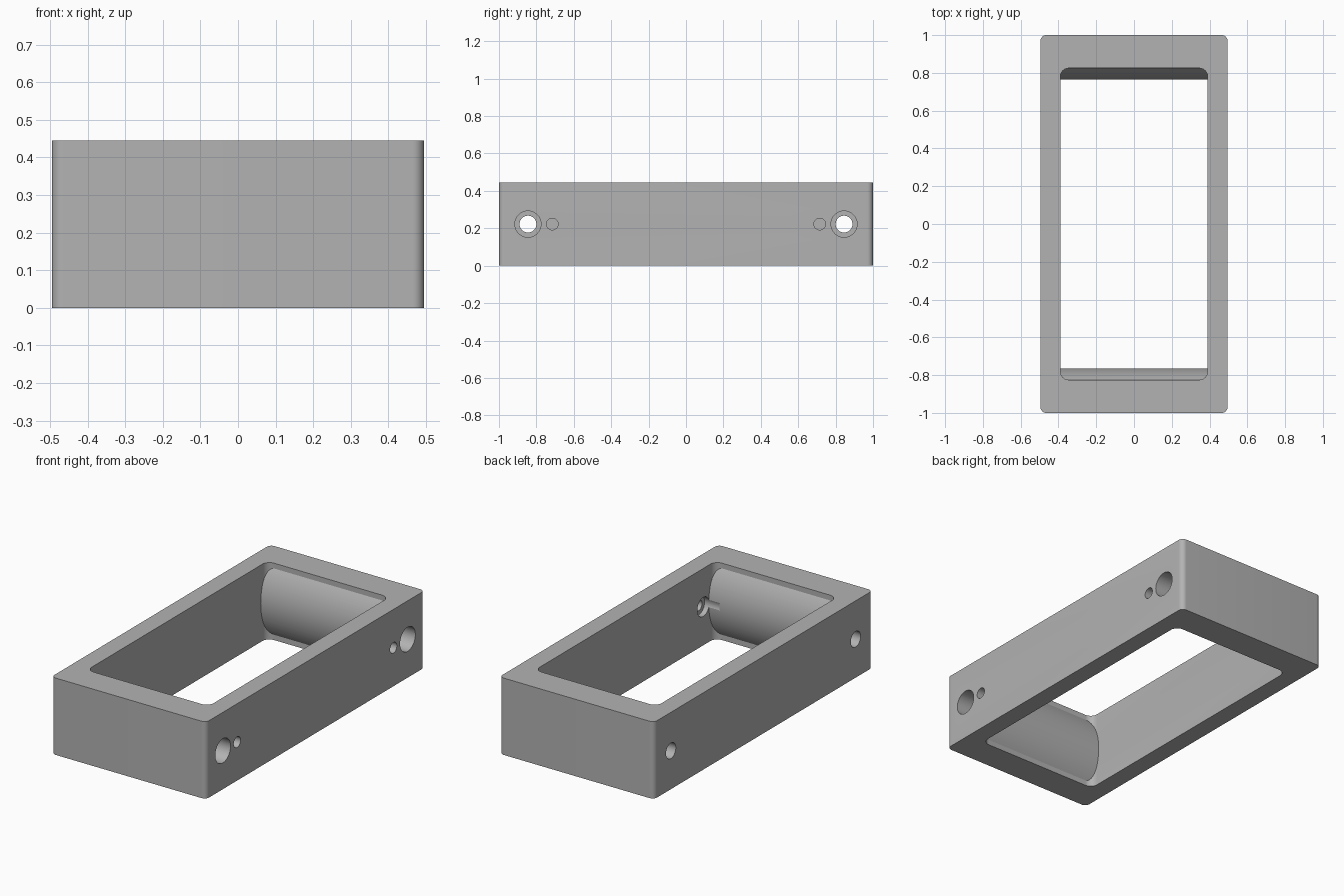
import bpy, bmesh, math
from mathutils import Matrix

cube = bpy.data.objects.get("Cube")
if cube:
    bpy.data.objects.remove(cube, do_unlink=True)

HEIGHT = 0.445
MID = HEIGHT / 2
BOLT_Y, PIN_Y = 0.845, 0.715

grey = bpy.data.materials.new("plain grey")
grey.use_nodes = True
COLOUR = (0.45, 0.45, 0.45, 1)
grey.diffuse_color = COLOUR
grey.node_tree.nodes["Principled BSDF"].inputs["Base Color"].default_value = COLOUR


def make_object(name, bm):
    bmesh.ops.recalc_face_normals(bm, faces=bm.faces)
    mesh = bpy.data.meshes.new(name)
    bm.to_mesh(mesh)
    bm.free()
    mesh.materials.append(grey)
    obj = bpy.data.objects.new(name, mesh)
    bpy.context.collection.objects.link(obj)
    return obj


def rounded_block(name, half_x, half_y, z0, z1, radius):
    """Box with rounded vertical corners."""
    bm = bmesh.new()
    bmesh.ops.create_cube(bm, size=1)
    for v in bm.verts:
        v.co = (v.co.x * 2 * half_x, v.co.y * 2 * half_y, z0 if v.co.z < 0 else z1)
    upright = [e for e in bm.edges if abs(e.verts[0].co.z - e.verts[1].co.z) > 0.1]
    bmesh.ops.bevel(bm, geom=upright, offset=radius, segments=10, profile=0.5, affect='EDGES')
    return make_object(name, bm)


def rod(name, x0, x1, y, radius):
    """Cylinder along x at half height."""
    bm = bmesh.new()
    place = Matrix.Translation(((x0 + x1) / 2, y, MID)) @ Matrix.Rotation(math.pi / 2, 4, 'Y')
    bmesh.ops.create_cone(bm, cap_ends=True, segments=48, radius1=radius, radius2=radius,
                          depth=x1 - x0, matrix=place)
    return make_object(name, bm)


def bulge(name, side):
    """Convex inner end face: an arc profile extruded along x."""
    half, rise, wall = 0.192, 0.06, 0.825
    radius = (half ** 2 + rise ** 2) / (2 * rise)
    limit = math.asin(half / radius)
    profile = [(0.87, MID - half)]
    for i in range(33):
        a = limit * (i / 16 - 1)
        profile.append((wall - rise + radius * (1 - math.cos(a)), MID + radius * math.sin(a)))
    profile.append((0.87, MID + half))
    bm = bmesh.new()
    face = bm.faces.new([bm.verts.new((-0.42, side * y, z)) for y, z in profile])
    grown = bmesh.ops.extrude_face_region(bm, geom=[face])["geom"]
    bmesh.ops.translate(bm, vec=(0.84, 0, 0),
                        verts=[g for g in grown if isinstance(g, bmesh.types.BMVert)])
    return make_object(name, bm)


def combine(target, tool, operation):
    mod = target.modifiers.new("combine", 'BOOLEAN')
    mod.operation, mod.solver, mod.object = operation, 'EXACT', tool
    bpy.context.view_layer.objects.active = target
    bpy.ops.object.modifier_apply(modifier=mod.name)
    bpy.data.objects.remove(tool, do_unlink=True)


# Frame with its open pocket
frame = rounded_block("frame", 0.495, 1.0, 0, HEIGHT, 0.03)
combine(frame, rounded_block("pocket", 0.39, 0.825, -0.1, HEIGHT + 0.1, 0.045), 'DIFFERENCE')

# Bulged ends, bolt holes with counterbores, pin holes
for side in (-1, 1):
    combine(frame, bulge("bulge", side), 'UNION')
    combine(frame, rod("bolt_hole", -0.6, 0.6, side * BOLT_Y, 0.045), 'DIFFERENCE')
    combine(frame, rod("counterbore", 0.3, 0.6, side * BOLT_Y, 0.07), 'DIFFERENCE')
    combine(frame, rod("pin_hole", 0.35, 0.6, side * PIN_Y, 0.031), 'DIFFERENCE')

# Wider pin seat on the inside, grazing the front bulge
combine(frame, rod("pin_seat", 0.32, 0.42, -PIN_Y, 0.055), 'DIFFERENCE')

bpy.ops.object.select_all(action='DESELECT')
frame.select_set(True)
bpy.context.view_layer.objects.active = frame
bpy.ops.object.shade_smooth_by_angle(angle=math.radians(25))
